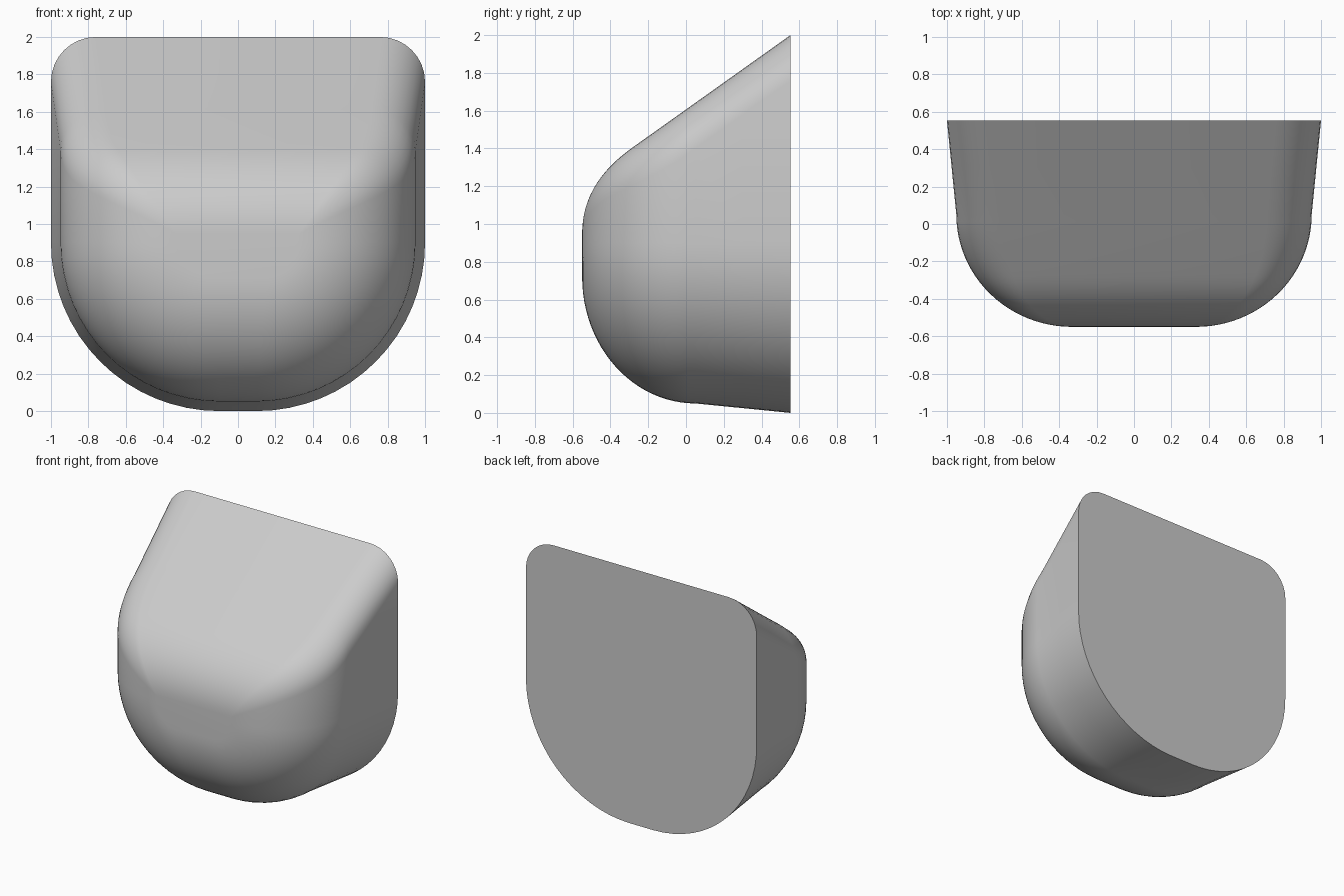
import bpy, bmesh
from math import sin, cos, pi, sqrt

if "Cube" in bpy.data.objects:
    bpy.data.objects.remove(bpy.data.objects["Cube"])

BACK, DRAFT_END, SLOPE_END, FRONT = 0.553, 0.05, -0.29, -0.55


# height of the sloped top, blending into the vertical front
def top_height(y):
    if y >= SLOPE_END:
        return 2 - 0.6 * (BACK - y) / (BACK - SLOPE_END)
    u = min(1, (SLOPE_END - y) / (SLOPE_END - FRONT))
    s = 1 - sqrt(1 - u)
    return (1 - s) ** 2 * 1.4 + 2 * s * (1 - s) * 1.214 + s * s * 0.95


def arc(cx, cz, r, start, n):
    return [(cx + r * cos(start + pi / 2 * i / n),
             cz + r * sin(start + pi / 2 * i / n)) for i in range(n + 1)]


# rounded cross-section: big bottom corners, small top corners
def section(y, k):
    if y >= DRAFT_END:
        bottom = 0.05 * (BACK - y) / (BACK - DRAFT_END)
        half = 1 - bottom
    else:
        half, bottom = 0.33 + 0.62 * k, 0.72 - 0.67 * k
    low_r = 0.9 - bottom
    top_r = max(0.004, 0.24 * k)
    right = arc(half - low_r, bottom + low_r, low_r, -pi / 2, 16)
    right += arc(half - top_r, top_height(y) - top_r, top_r, 0, 8)
    left = [(-x, z) for x, z in reversed(right)]
    return [(x, y, z) for x, z in right + left]


# section positions from back to front
steps = 24
stations = [(BACK, 1), (0.3, 1)]
stations += [(DRAFT_END - 0.6 * sin(pi / 2 * i / steps), cos(pi / 2 * i / steps))
             for i in range(steps + 1)]

# loft the sections and cap both ends
bm = bmesh.new()
rings = [[bm.verts.new(p) for p in section(y, k)] for y, k in stations]
for a, b in zip(rings, rings[1:]):
    for i in range(len(a)):
        j = (i + 1) % len(a)
        bm.faces.new((a[i], a[j], b[j], b[i]))
bm.faces.new(rings[0])
bm.faces.new(rings[-1])
bmesh.ops.remove_doubles(bm, verts=bm.verts, dist=0.0005)
bmesh.ops.recalc_face_normals(bm, faces=bm.faces)

mesh = bpy.data.meshes.new("rounded_shell")
bm.to_mesh(mesh)
bm.free()
shell = bpy.data.objects.new("rounded_shell", mesh)
bpy.context.collection.objects.link(shell)
bpy.context.view_layer.objects.active = shell
shell.select_set(True)
bpy.ops.object.shade_smooth_by_angle(angle=0.7)
